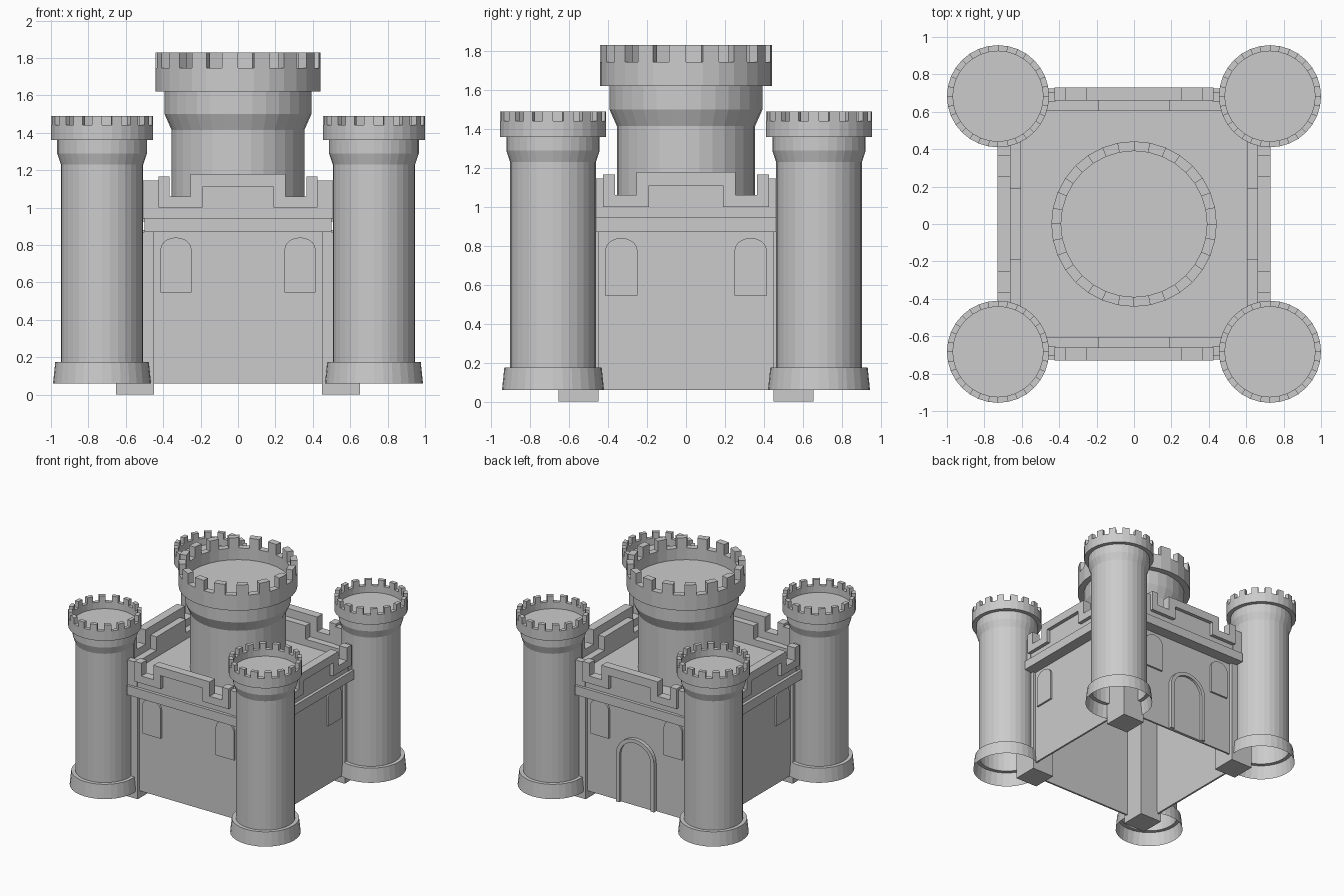
import bpy, bmesh
from math import sin, cos, pi
from mathutils import Matrix

if "Cube" in bpy.data.objects:
    bpy.data.objects.remove(bpy.data.objects["Cube"])

SEG = 32


def finish(name, bm, matrix=None):
    bmesh.ops.recalc_face_normals(bm, faces=bm.faces)
    me = bpy.data.meshes.new(name)
    bm.to_mesh(me)
    bm.free()
    ob = bpy.data.objects.new(name, me)
    bpy.context.collection.objects.link(ob)
    if matrix:
        ob.matrix_world = matrix
    return ob


def add_prism(bm, pts, y0, y1):
    a = [bm.verts.new((x, y0, z)) for x, z in pts]
    b = [bm.verts.new((x, y1, z)) for x, z in pts]
    n = len(pts)
    bm.faces.new(a)
    bm.faces.new(b[::-1])
    for i in range(n):
        j = (i + 1) % n
        bm.faces.new((a[i], b[i], b[j], a[j]))


def prism(name, pts, y0, y1, turn=0):
    bm = bmesh.new()
    add_prism(bm, pts, y0, y1)
    return finish(name, bm, Matrix.Rotation(turn * pi / 2, 4, 'Z'))


def rect(x0, x1, z0, z1):
    return [(x0, z0), (x1, z0), (x1, z1), (x0, z1)]


def arch(cx, hw, z0, zs, zt, n=10):
    top = [(cx + hw * cos(pi * i / n), zs + (zt - zs) * sin(pi * i / n)) for i in range(n + 1)]
    return [(cx - hw, z0), (cx + hw, z0)] + top


def mirrored(half):
    return half + [(-x, z) for x, z in reversed(half)]


def round_tower(name, cx, cy, profile, r_in, r_out, z0, z1):
    # Revolved shell, open at the bottom, capped at the fighting deck
    bm = bmesh.new()
    ang = [2 * pi * i / SEG for i in range(SEG)]
    rings = [[bm.verts.new((r * cos(t), r * sin(t), z)) for t in ang] for r, z in profile]
    for lo, hi in zip(rings, rings[1:]):
        for i in range(SEG):
            j = (i + 1) % SEG
            bm.faces.new((lo[i], lo[j], hi[j], hi[i]))
    bm.faces.new(rings[-1])
    finish(name, bm, Matrix.Translation((cx, cy, 0)))
    # Merlons on every second segment
    bm = bmesh.new()
    for i in range(1, SEG, 2):
        v = []
        for z in (z0, z1):
            for r, k in ((r_in, i), (r_out, i), (r_out, i + 1), (r_in, i + 1)):
                t = 2 * pi * k / SEG
                v.append(bm.verts.new((r * cos(t), r * sin(t), z)))
        bm.faces.new(v[4:])
        bm.faces.new(v[3::-1])
        for a in range(4):
            b = (a + 1) % 4
            bm.faces.new((v[a], v[b], v[b + 4], v[a + 4]))
    finish(name + "_merlons", bm, Matrix.Translation((cx, cy, 0)))


# Corner towers and the square piers beside them
corner = [(.262, .06), (.25, .175), (.22, .175), (.22, 1.23), (.24, 1.29), (.24, 1.36),
          (.273, 1.36), (.273, 1.44), (.241, 1.44), (.241, 1.385)]
for sx in (-1, 1):
    for sy in (-1, 1):
        round_tower("corner_tower", sx * .727, sy * .683, corner, .241, .273, 1.44, 1.49)
        xs = sorted((sx * .45, sx * .652))
        ys = sorted((sy * .45, sy * .655))
        prism("corner_pier", rect(xs[0], xs[1], 0, .87), ys[0], ys[1])

# Central keep
keep = [(.355, .93), (.355, 1.415), (.393, 1.5), (.393, 1.62),
        (.442, 1.62), (.442, 1.745), (.39, 1.745), (.39, 1.65)]
round_tower("keep_tower", 0, 0, keep, .39, .442, 1.745, 1.83)

# Roof deck
prism("roof_deck", rect(-.63, .63, .925, .945), -.63, .63)

# Stepped parapet outlines
inner = mirrored([(-.6, .94), (-.6, 1.0), (-.19, 1.0), (-.19, 1.11)])
outer = mirrored([(-.425, 1.0), (-.425, 1.165), (-.365, 1.165), (-.365, 1.06),
                  (-.255, 1.06), (-.255, 1.178)])
trim = outer + [(.19, 1.0), (.19, 1.11), (-.19, 1.11), (-.19, 1.0)]

# Four identical curtain walls
for k in range(4):
    prism("curtain_wall", rect(-.63, .63, .06, .88), -.63, -.615, k)
    prism("cornice", rect(-.5, .5, .87, .945), -.725, -.61, k)
    prism("parapet_wall", inner, -.70, -.605, k)
    prism("parapet_trim", trim, -.73, -.66, k)
    for s in (-1, 1):
        a, b = sorted((s * .42, s * .52))
        prism("parapet_end", rect(a, b, .94, 1.145), -.705, -.655, k)
        prism("window_frame", arch(s * .332, .083, .545, .775, .84), -.645, -.625, k)

# Arched door on the back wall, with a raised surround
out_arch = arch(0, .172, .06, .45, .61, 14)
in_arch = arch(0, .14, .06, .45, .58, 14)
prism("door_panel", in_arch, -.64, -.625, 2)
prism("door_surround", out_arch[1:] + [out_arch[0]] + [in_arch[0]] + in_arch[:1:-1] + [in_arch[1]],
      -.66, -.625, 2)
